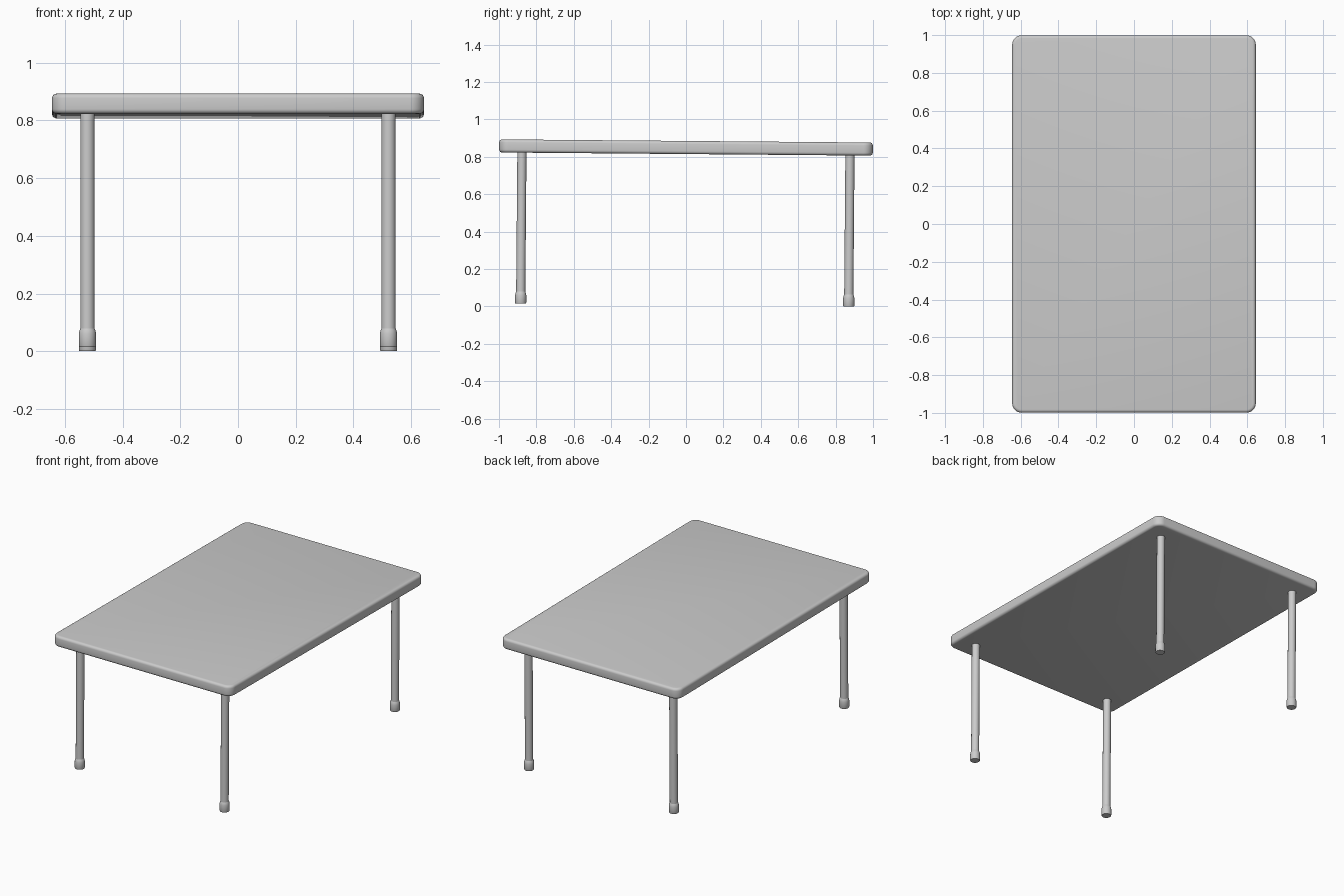
import bpy, bmesh, math
from mathutils import Matrix

if "Cube" in bpy.data.objects:
    bpy.data.objects.remove(bpy.data.objects["Cube"])

# the whole table leans slightly back about the x axis
TILT = math.atan(0.0085)
LEAN = (Matrix.Translation((0, -0.0072, 0.0075))
        @ Matrix.Rotation(-TILT, 4, 'X'))


def finish(name, bm, angle):
    bmesh.ops.recalc_face_normals(bm, faces=bm.faces)
    mesh = bpy.data.meshes.new(name)
    bm.to_mesh(mesh)
    bm.free()
    obj = bpy.data.objects.new(name, mesh)
    bpy.context.collection.objects.link(obj)
    obj.matrix_world = LEAN
    bpy.ops.object.select_all(action='DESELECT')
    obj.select_set(True)
    bpy.context.view_layer.objects.active = obj
    bpy.ops.object.shade_smooth_by_angle(angle=math.radians(angle))
    return obj


def lathe(name, x, y, profile, sides=24):
    """Closed round part from (radius, z) rings."""
    bm = bmesh.new()
    rings = []
    for r, z in profile:
        rings.append([bm.verts.new((x + r * math.cos(math.tau * i / sides),
                                    y + r * math.sin(math.tau * i / sides), z))
                      for i in range(sides)])
    for a, b in zip(rings, rings[1:]):
        for i in range(sides):
            j = (i + 1) % sides
            bm.faces.new((a[i], a[j], b[j], b[i]))
    bm.faces.new(rings[0])
    bm.faces.new(rings[-1])
    return finish(name, bm, 40)


# tabletop: slab with rounded corners, then softened rims
bm = bmesh.new()
bmesh.ops.create_cube(bm, size=1)
bmesh.ops.scale(bm, vec=(1.29, 1.998, 0.07), verts=bm.verts)
bmesh.ops.translate(bm, vec=(0, 0, 0.8425), verts=bm.verts)
upright = [e for e in bm.edges
           if abs(e.verts[0].co.z - e.verts[1].co.z) > 0.01]
bmesh.ops.bevel(bm, geom=upright, offset=0.05, segments=8,
                profile=0.5, affect='EDGES')
rims = [e for e in bm.edges
        if abs(e.verts[0].co.z - e.verts[1].co.z) < 0.001]
bmesh.ops.bevel(bm, geom=rims, offset=0.016, segments=4,
                profile=0.5, affect='EDGES')
finish("tabletop", bm, 35)

# four round legs, each in a slightly wider foot cap
for end, sy in (("front", -1), ("back", 1)):
    for side, sx in (("left", -1), ("right", 1)):
        x, y = sx * 0.522, sy * 0.877
        lathe(f"{end}_{side}_leg", x, y, [(0.0245, 0.03), (0.0245, 0.81)])
        lathe(f"{end}_{side}_foot", x, y,
              [(0.028, 0), (0.030, 0.004), (0.030, 0.045),
               (0.028, 0.056), (0.0245, 0.064)])
